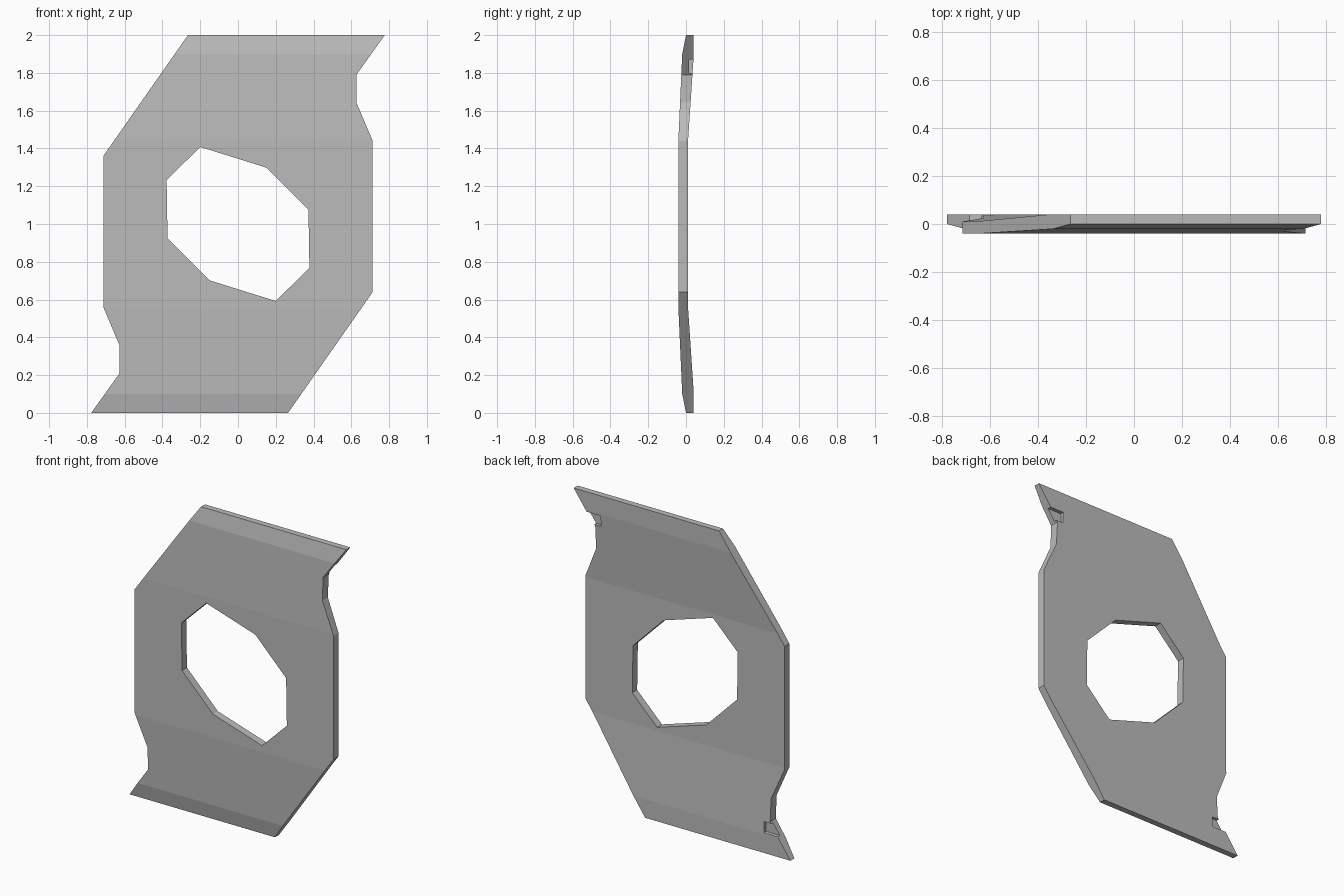
import bpy, bmesh

if "Cube" in bpy.data.objects:
    bpy.data.objects.remove(bpy.data.objects["Cube"])

grey = bpy.data.materials.new("neutral grey")
grey.diffuse_color = (0.5, 0.5, 0.5, 1)
grey.use_nodes = True
grey.node_tree.nodes["Principled BSDF"].inputs["Base Color"].default_value = grey.diffuse_color


def prism(name, points, axis, start, end):
    """Extrude a closed profile along x (points are y,z) or y (points are x,z)."""
    def place(p, t):
        return (t, p[0], p[1]) if axis == "x" else (p[0], t, p[1])
    bm = bmesh.new()
    face = bm.faces.new([bm.verts.new(place(p, start)) for p in points])
    new = bmesh.ops.extrude_face_region(bm, geom=[face])["geom"]
    shift = place((0, 0), end - start)
    bmesh.ops.translate(bm, vec=shift,
                        verts=[g for g in new if isinstance(g, bmesh.types.BMVert)])
    bmesh.ops.recalc_face_normals(bm, faces=bm.faces)
    mesh = bpy.data.meshes.new(name)
    bm.to_mesh(mesh)
    bm.free()
    mesh.materials.append(grey)
    obj = bpy.data.objects.new(name, mesh)
    bpy.context.collection.objects.link(obj)
    return obj


def cut(target, tool, operation):
    mod = target.modifiers.new("cut", "BOOLEAN")
    mod.object, mod.operation, mod.solver = tool, operation, "EXACT"
    bpy.context.view_layer.objects.active = target
    bpy.ops.object.modifier_apply(modifier=mod.name)
    bpy.data.objects.remove(tool)


def turned(half):
    """Complete an x,z outline by half a turn about the plate centre."""
    return half + [(-x, 2 - z) for x, z in half]


# Bent sheet: y,z section swept across the width
front = [(0.0, 0), (-0.02, 0.1), (-0.04, 0.55)]
back = [(0.01, 0.57), (0.04, 0.12), (0.04, 0)]
section = (front + [(y, 2 - z) for y, z in reversed(front)]
           + [(y, 2 - z) for y, z in reversed(back)] + back)
plate = prism("bent_plate", section, "x", -1, 1)

# Trim to the outline, extended a little past the flat top and bottom ends
outline = turned([(0.258, -0.01), (0.265, 0), (0.713, 0.64), (0.713, 1.44),
                  (0.627, 1.643), (0.627, 1.79), (0.777, 2.0), (0.784, 2.01)])
cut(plate, prism("outline_cutter", outline, "y", -0.5, 0.5), "INTERSECT")

# Eight-sided centre opening
hole = turned([(-0.2, 1.408), (0.152, 1.298), (0.373, 1.075), (0.378, 0.768)])
cut(plate, prism("hole_cutter", hole, "y", -0.5, 0.5), "DIFFERENCE")

# Small pockets in the back beside each side notch
for s in (1, -1):
    pocket = [(s * x, 1 + s * z) for x, z in
              ((0.585, 0.80), (0.72, 0.80), (0.72, 0.87), (0.585, 0.87))]
    cut(plate, prism("pocket_cutter", pocket, "y", 0.015, 0.5), "DIFFERENCE")
